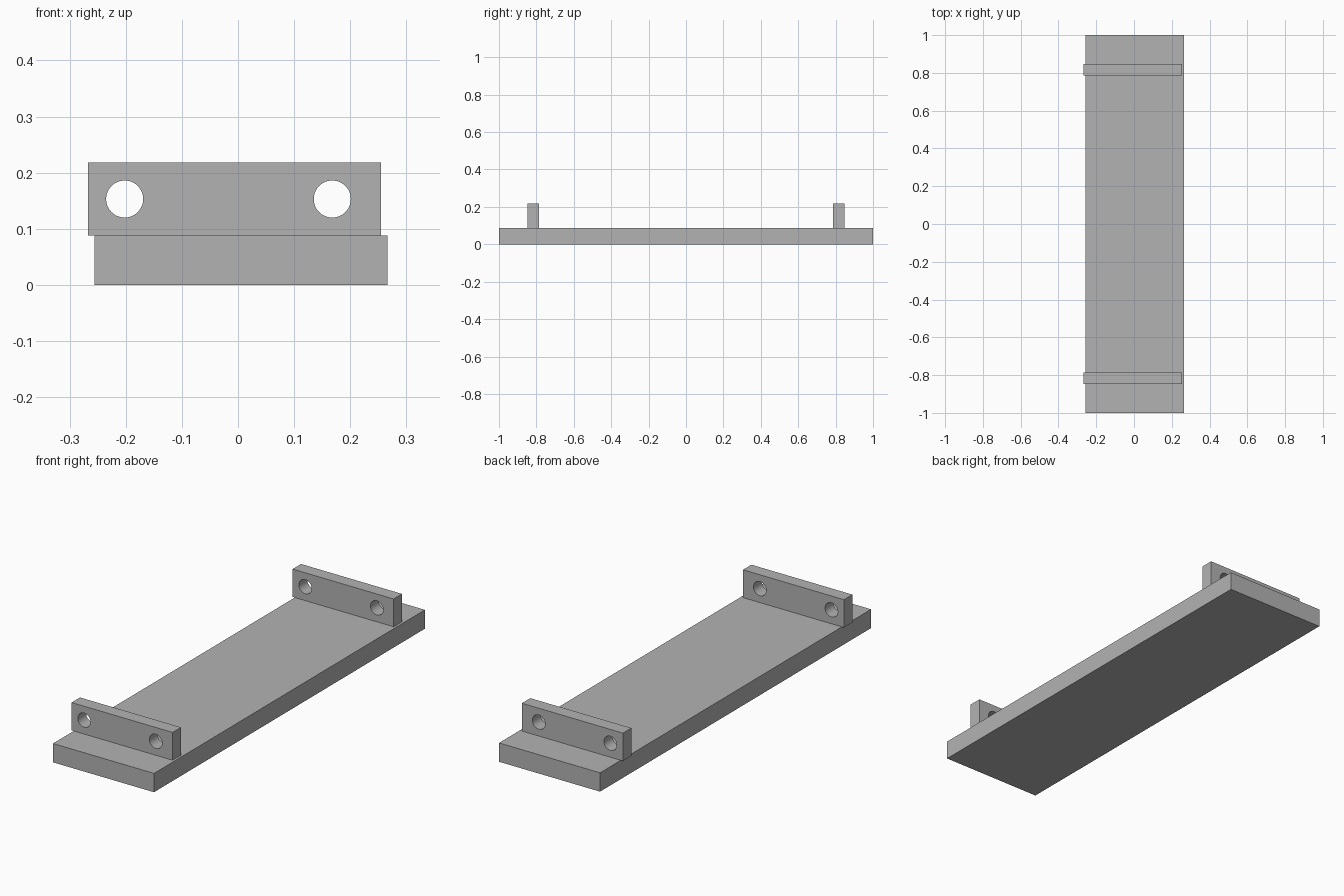
import bpy
import math

default = bpy.data.objects.get("Cube")
if default:
    bpy.data.objects.remove(default, do_unlink=True)

grey = bpy.data.materials.new("plain_grey")
grey.use_nodes = True
grey.diffuse_color = (0.45, 0.45, 0.45, 1)
grey.node_tree.nodes["Principled BSDF"].inputs["Base Color"].default_value = grey.diffuse_color


def box(name, low, high):
    """Box spanning two opposite corners."""
    center = [(a + b) / 2 for a, b in zip(low, high)]
    bpy.ops.mesh.primitive_cube_add(size=1, location=center)
    obj = bpy.context.object
    obj.name = name
    obj.scale = [b - a for a, b in zip(low, high)]
    bpy.ops.object.transform_apply(location=False, rotation=False, scale=True)
    obj.data.materials.append(grey)
    return obj


def drill(obj, x, z, radius):
    """Cut a round hole through the part along y."""
    bpy.ops.mesh.primitive_cylinder_add(
        vertices=64, radius=radius, depth=0.2,
        location=(x, obj.location.y, z), rotation=(math.pi / 2, 0, 0))
    cutter = bpy.context.object
    cutter.hide_render = True
    cutter.data.materials.append(grey)
    bpy.context.view_layer.objects.active = obj
    mod = obj.modifiers.new("hole", "BOOLEAN")
    mod.operation = "DIFFERENCE"
    mod.solver = "EXACT"
    mod.object = cutter
    bpy.ops.object.modifier_apply(modifier=mod.name)
    bpy.data.objects.remove(cutter, do_unlink=True)


# Base slab
BASE_TOP = 0.088
box("base_plate", (-0.256, -1, 0), (0.266, 1, BASE_TOP))

# Two upright rails, shifted slightly sideways, each with two bores
for name, y in (("front_rail", -0.816), ("back_rail", 0.816)):
    rail = box(name, (-0.267, y - 0.031, BASE_TOP), (0.255, y + 0.031, 0.218))
    for x in (-0.202, 0.168):
        drill(rail, x, 0.153, 0.033)
    bpy.ops.object.select_all(action="DESELECT")
    rail.select_set(True)
    bpy.context.view_layer.objects.active = rail
    bpy.ops.object.shade_smooth_by_angle(angle=math.radians(30))
